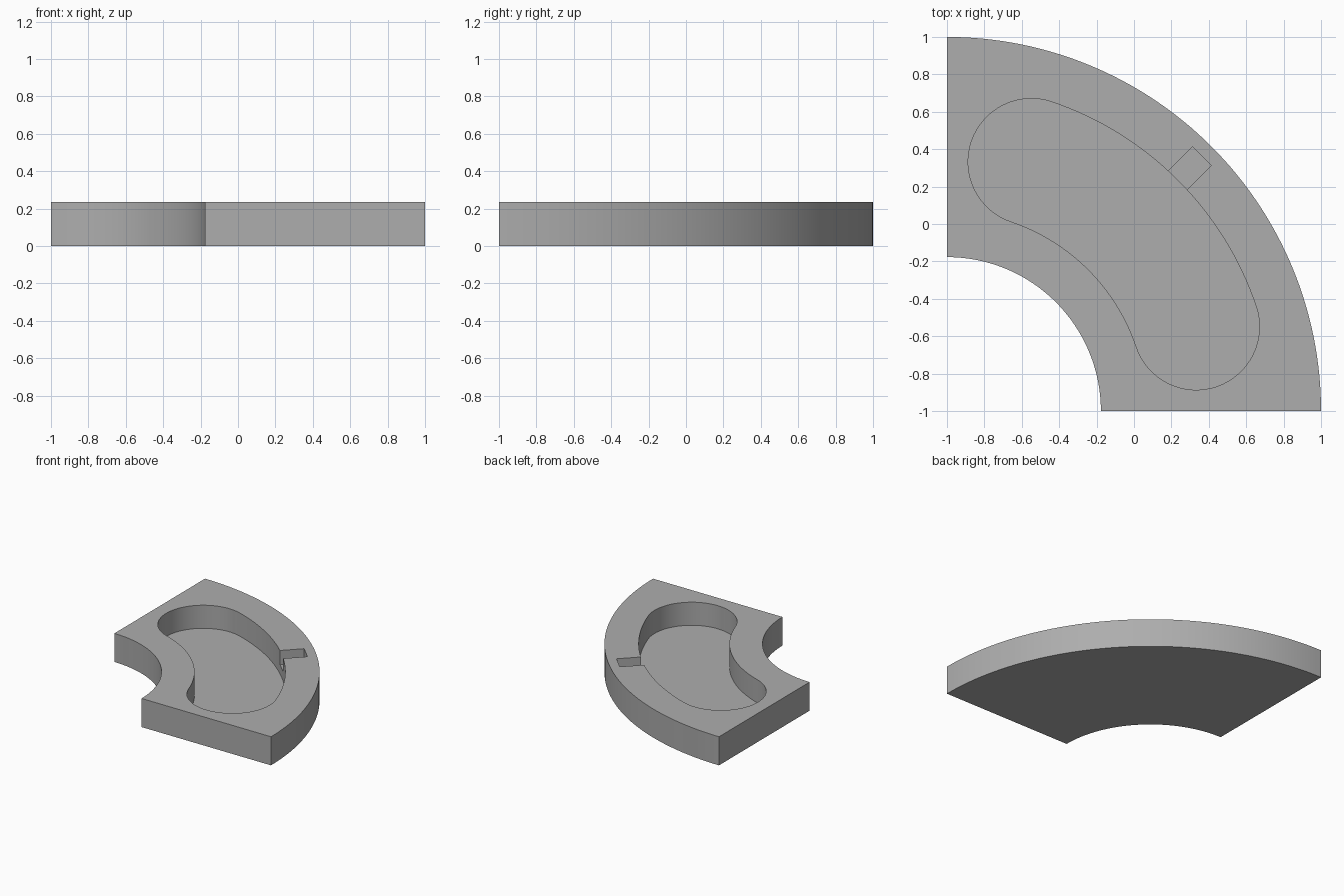
import bpy, bmesh
from math import radians, cos, sin, pi, sqrt

cube = bpy.data.objects.get("Cube")
if cube:
    bpy.data.objects.remove(cube)

HEIGHT, FLOOR, NOTCH_FLOOR = 0.235, 0.045, 0.12
R_OUT, R_IN = 2.0, 0.823            # tray edges, arcs centred on the corner (-1, -1)
R_MID, HALF = 1.407, 0.338          # pocket centreline radius and half width
A0, A1 = radians(18.7), radians(71.3)

grey = bpy.data.materials.new("plain grey")
grey.use_nodes = True
colour = (0.42, 0.42, 0.42, 1)
grey.diffuse_color = colour
grey.node_tree.nodes["Principled BSDF"].inputs["Base Color"].default_value = colour


def arc(r, a, b, n, cx=-1.0, cy=-1.0):
    return [(cx + r * cos(a + (b - a) * i / n), cy + r * sin(a + (b - a) * i / n))
            for i in range(n + 1)]


def prism(name, outline, z0, z1):
    bm = bmesh.new()
    face = bm.faces.new([bm.verts.new((x, y, z0)) for x, y in outline])
    top = bmesh.ops.extrude_face_region(bm, geom=[face])["geom"]
    bmesh.ops.translate(bm, vec=(0, 0, z1 - z0),
                        verts=[v for v in top if isinstance(v, bmesh.types.BMVert)])
    bmesh.ops.recalc_face_normals(bm, faces=bm.faces)
    mesh = bpy.data.meshes.new(name)
    bm.to_mesh(mesh)
    bm.free()
    mesh.materials.append(grey)
    obj = bpy.data.objects.new(name, mesh)
    bpy.context.collection.objects.link(obj)
    return obj


def cut(body, cutter):
    mod = body.modifiers.new(cutter.name, 'BOOLEAN')
    mod.operation, mod.solver, mod.object = 'DIFFERENCE', 'EXACT', cutter
    bpy.context.view_layer.objects.active = body
    bpy.ops.object.modifier_apply(modifier=mod.name)
    bpy.data.objects.remove(cutter)


# Quarter-ring body
tray = prism("curved_tray", arc(R_OUT, 0, pi / 2, 64) + arc(R_IN, pi / 2, 0, 48), 0, HEIGHT)

# Curved pocket with round ends
end = [(-1 + R_MID * cos(a), -1 + R_MID * sin(a)) for a in (A0, A1)]
pocket = arc(R_MID + HALF, A0, A1, 32)
pocket += arc(HALF, A1, A1 + pi, 32, *end[1])[1:]
pocket += arc(R_MID - HALF, A1, A0, 32)[1:]
pocket += arc(HALF, A0 + pi, A0 + 2 * pi, 32, *end[0])[1:-1]
cut(tray, prism("pocket_cutter", pocket, FLOOR, HEIGHT + 0.1))

# Diagonal notch in the outer wall
d = 1 / sqrt(2)
notch = [(-1 + (r - s) * d, -1 + (r + s) * d)
         for r, s in ((1.6, -0.071), (1.927, -0.071), (1.927, 0.071), (1.6, 0.071))]
cut(tray, prism("notch_cutter", notch, NOTCH_FLOOR, HEIGHT + 0.1))

# Smooth curved walls, crisp rims
bpy.ops.object.select_all(action='DESELECT')
tray.select_set(True)
bpy.context.view_layer.objects.active = tray
bpy.ops.object.shade_smooth_by_angle(angle=radians(30))
